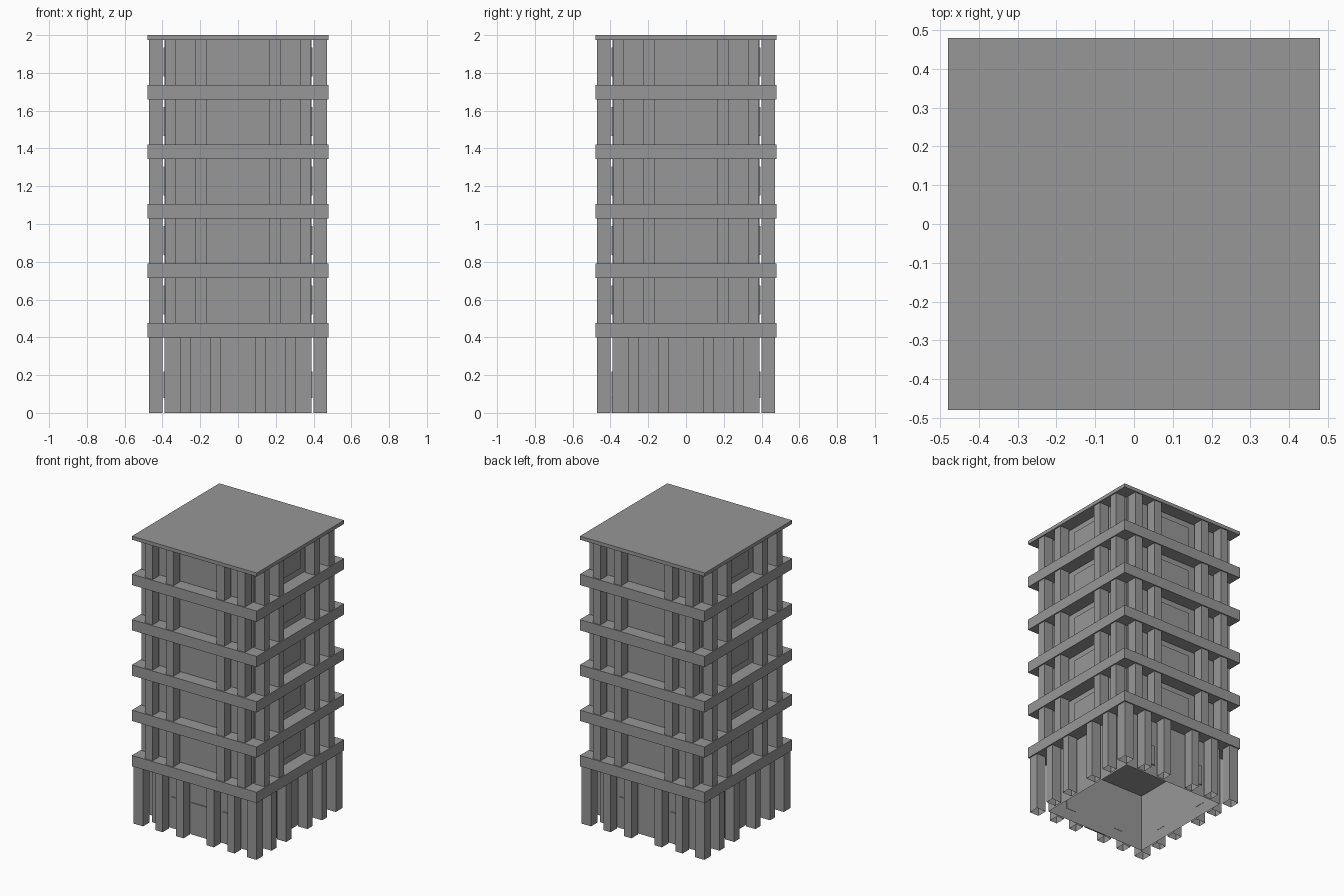
import bpy, bmesh, math
from mathutils import Matrix

cube = bpy.data.objects.get("Cube")
if cube:
    bpy.data.objects.remove(cube, do_unlink=True)

# One plain concrete colour
GREY = (0.31, 0.31, 0.31, 1.0)
concrete = bpy.data.materials.new("concrete_grey")
concrete.use_nodes = True
concrete.diffuse_color = GREY
concrete.node_tree.nodes["Principled BSDF"].inputs["Base Color"].default_value = GREY


def box(name, x, y, z, turn=0, open_bottom=False):
    """Box from (low, high) ranges, turned about z by quarter turns."""
    bm = bmesh.new()
    bmesh.ops.create_cube(bm, size=1)
    for v in bm.verts:
        v.co = [r[1] if c > 0 else r[0] for c, r in zip(v.co, (x, y, z))]
    if open_bottom:
        bm.normal_update()
        under = [f for f in bm.faces if f.normal.z < -0.5]
        bmesh.ops.delete(bm, geom=under, context="FACES_ONLY")
    bm.transform(Matrix.Rotation(turn * math.pi / 2, 4, "Z"))
    mesh = bpy.data.meshes.new(name)
    bm.to_mesh(mesh)
    bm.free()
    mesh.materials.append(concrete)
    ob = bpy.data.objects.new(name, mesh)
    bpy.context.collection.objects.link(ob)
    return ob


SIDES = ("front", "right", "back", "left")
SLAB, WALL = 0.48, 0.388
COL_IN, COL_OUT = 0.40, 0.472
BASE_TOP, SLAB_H, PITCH, FLOORS = 0.40, 0.075, 0.315, 5
ROOF_Z = 1.975
full, wall = (-SLAB, SLAB), (-WALL, WALL)
col_depth = (-COL_OUT, -COL_IN)
panel_depth = (-WALL - 0.007, -WALL + 0.002)

# Ground storey: hollow core and columns
box("ground_core", wall, wall, (0, BASE_TOP + 0.02), open_bottom=True)
for k, side in enumerate(SIDES):
    box(f"corner_column_{side}", (-COL_OUT, -COL_IN), col_depth,
        (0, BASE_TOP), k, True)
    for i, c in enumerate((-0.277, -0.117, 0.117, 0.277)):
        box(f"ground_column_{side}_{i}", (c - 0.028, c + 0.028), col_depth,
            (0, BASE_TOP), k, True)
    for i, c in enumerate((-0.196, 0.196)):
        box(f"ground_window_{side}_{i}", (c - 0.039, c + 0.039), panel_depth,
            (0.08, 0.22), k)
box("front_door", (-0.08, 0.08), panel_depth, (0, 0.22))

# Upper storeys: slab, core, paired columns and one wide window per side
for n in range(FLOORS):
    low = BASE_TOP + n * PITCH
    z0 = low + SLAB_H
    z1 = low + PITCH
    box(f"floor_slab_{n}", full, full, (low, z0))
    box(f"storey_core_{n}", wall, wall, (z0, z1))
    for k, side in enumerate(SIDES):
        for i, c in enumerate((-0.356, -0.196, 0.196, 0.356)):
            box(f"column_{n}_{side}_{i}", (c - 0.029, c + 0.029), col_depth,
                (z0, z1), k)
        box(f"window_{n}_{side}", (-0.125, 0.125), panel_depth,
            (z0 + 0.045, z0 + 0.2), k)

# Thin flat roof
box("roof", full, full, (ROOF_Z, 2.0))
